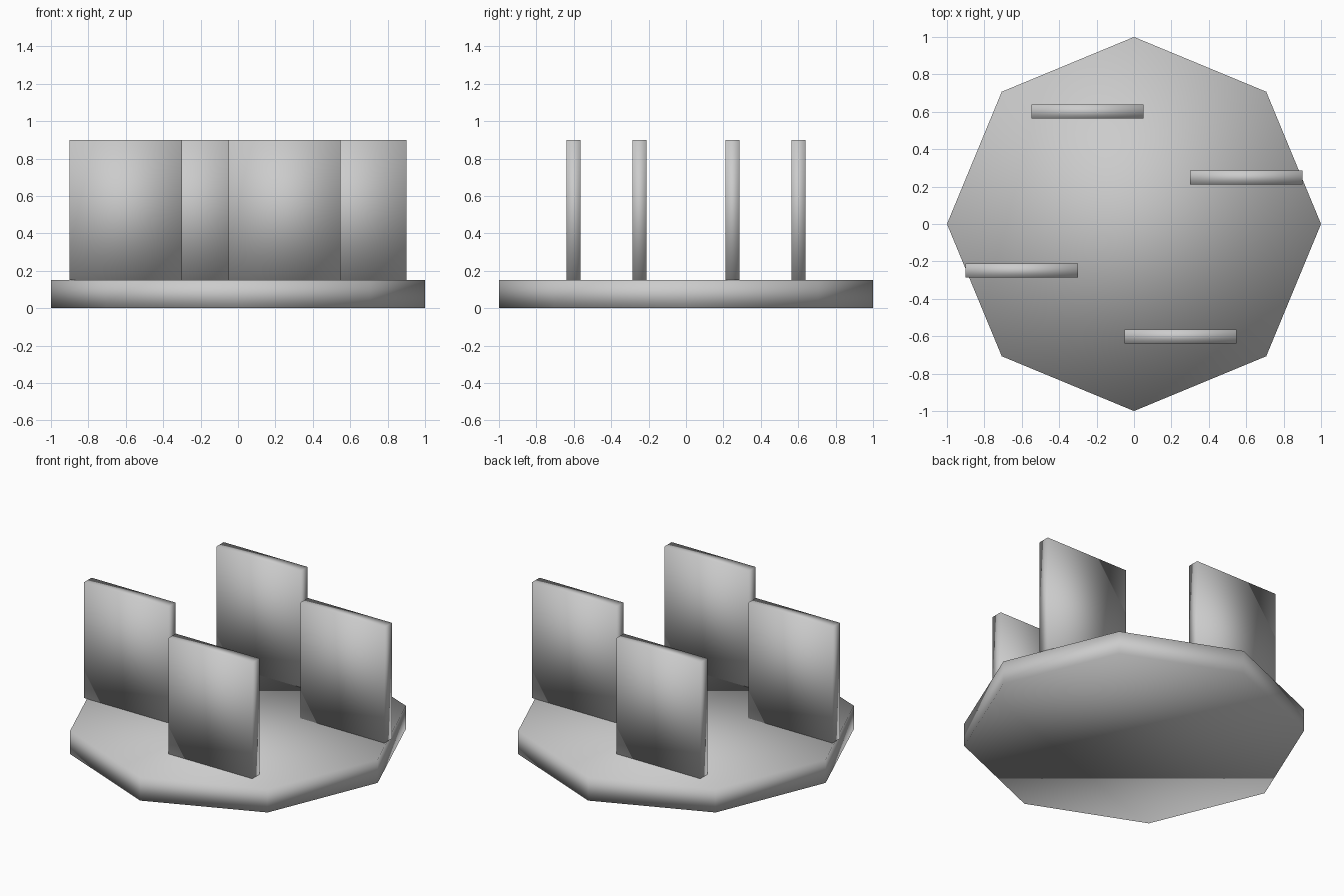
import bpy
from math import cos, sin, pi

if "Cube" in bpy.data.objects:
    bpy.data.objects.remove(bpy.data.objects["Cube"])


def finish(name):
    """Name the active object and give it fully smooth shading."""
    obj = bpy.context.object
    obj.name = name
    bpy.ops.object.transform_apply(location=False, rotation=True, scale=True)
    bpy.ops.object.shade_smooth()


# Octagonal base slab, corners on the axes
bpy.ops.mesh.primitive_cylinder_add(vertices=8, radius=1, depth=0.15, location=(0, 0, 0.075))
finish("base")

# Four parallel upright panels, spaced on a ring
RING = 0.65
for i in range(4):
    a = pi / 8 + i * pi / 2
    bpy.ops.mesh.primitive_cube_add(size=1, location=(RING * cos(a), RING * sin(a), 0.525))
    bpy.context.object.scale = (0.6, 0.075, 0.75)
    finish(f"panel_{i + 1}")
